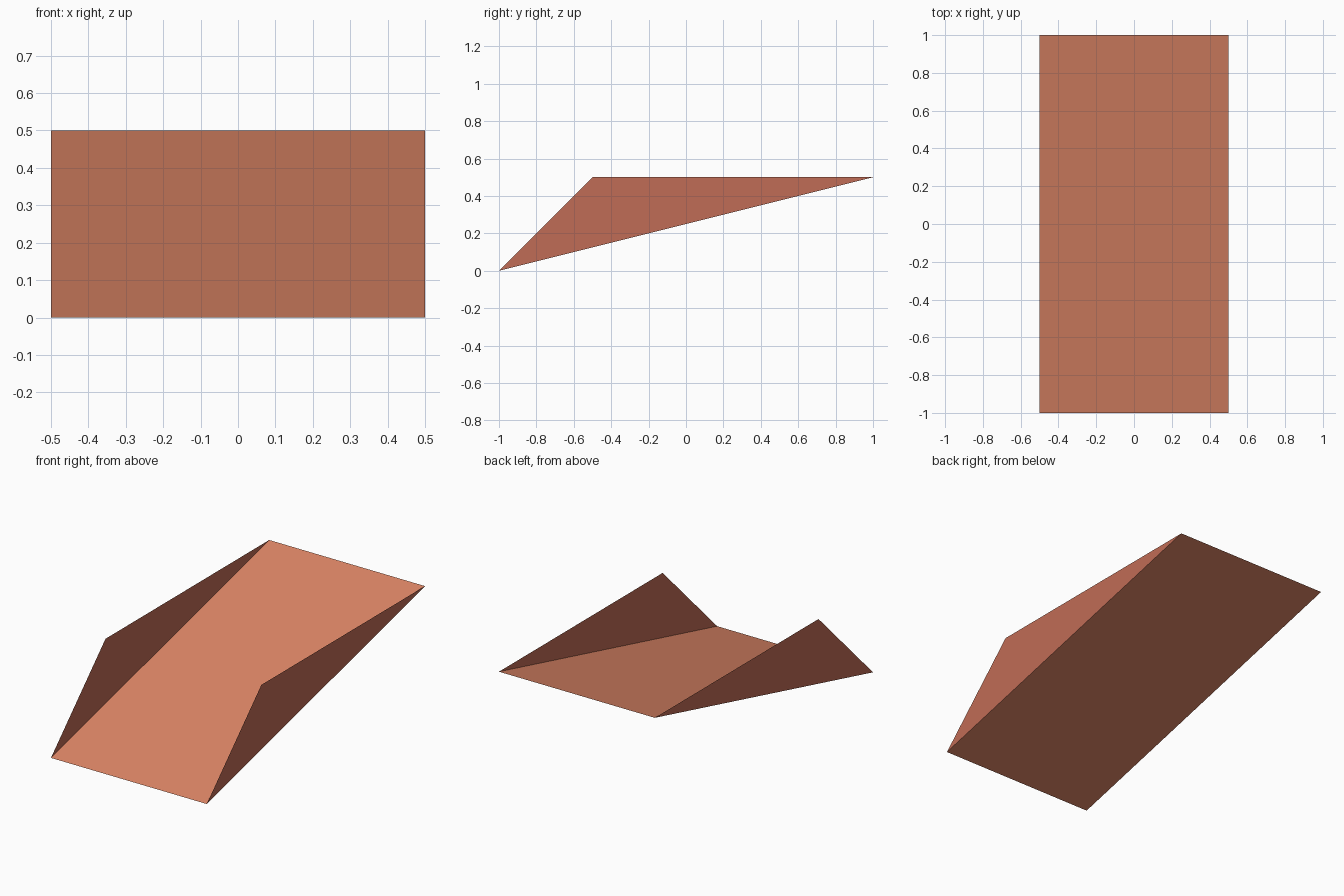
import bpy

if "Cube" in bpy.data.objects:
    bpy.data.objects.remove(bpy.data.objects["Cube"])


def srgb(r, g, b):
    def lin(c):
        c /= 255
        return c / 12.92 if c <= 0.04045 else ((c + 0.055) / 1.055) ** 2.4
    return (lin(r), lin(g), lin(b), 1.0)


def material(name, colour):
    mat = bpy.data.materials.new(name)
    mat.diffuse_color = colour
    mat.use_nodes = True
    mat.node_tree.nodes["Principled BSDF"].inputs["Base Color"].default_value = mat.diffuse_color
    return mat


def sheet(name, points, mat):
    mesh = bpy.data.meshes.new(name)
    mesh.from_pydata(points, [], [range(len(points))])
    mesh.materials.append(mat)
    obj = bpy.data.objects.new(name, mesh)
    bpy.context.collection.objects.link(obj)
    return obj


clay = material("clay orange", srgb(222, 134, 102))
brick = material("brick red", srgb(192, 108, 86))

HALF = 0.5                      # half width
FOOT, HEAD = (-1, 0), (1, 0.5)  # (y, z) ends of the slope
CREST = (-0.5, 0.5)             # (y, z) top corner of each side wall

# Sloping floor, facing up
sheet("ramp_floor",
      [(-HALF, *FOOT), (HALF, *FOOT), (HALF, *HEAD), (-HALF, *HEAD)], clay)

# Thin triangular side walls, facing outwards
sheet("right_wall", [(HALF, *p) for p in (FOOT, HEAD, CREST)], brick)
sheet("left_wall", [(-HALF, *p) for p in (FOOT, CREST, HEAD)], brick)
